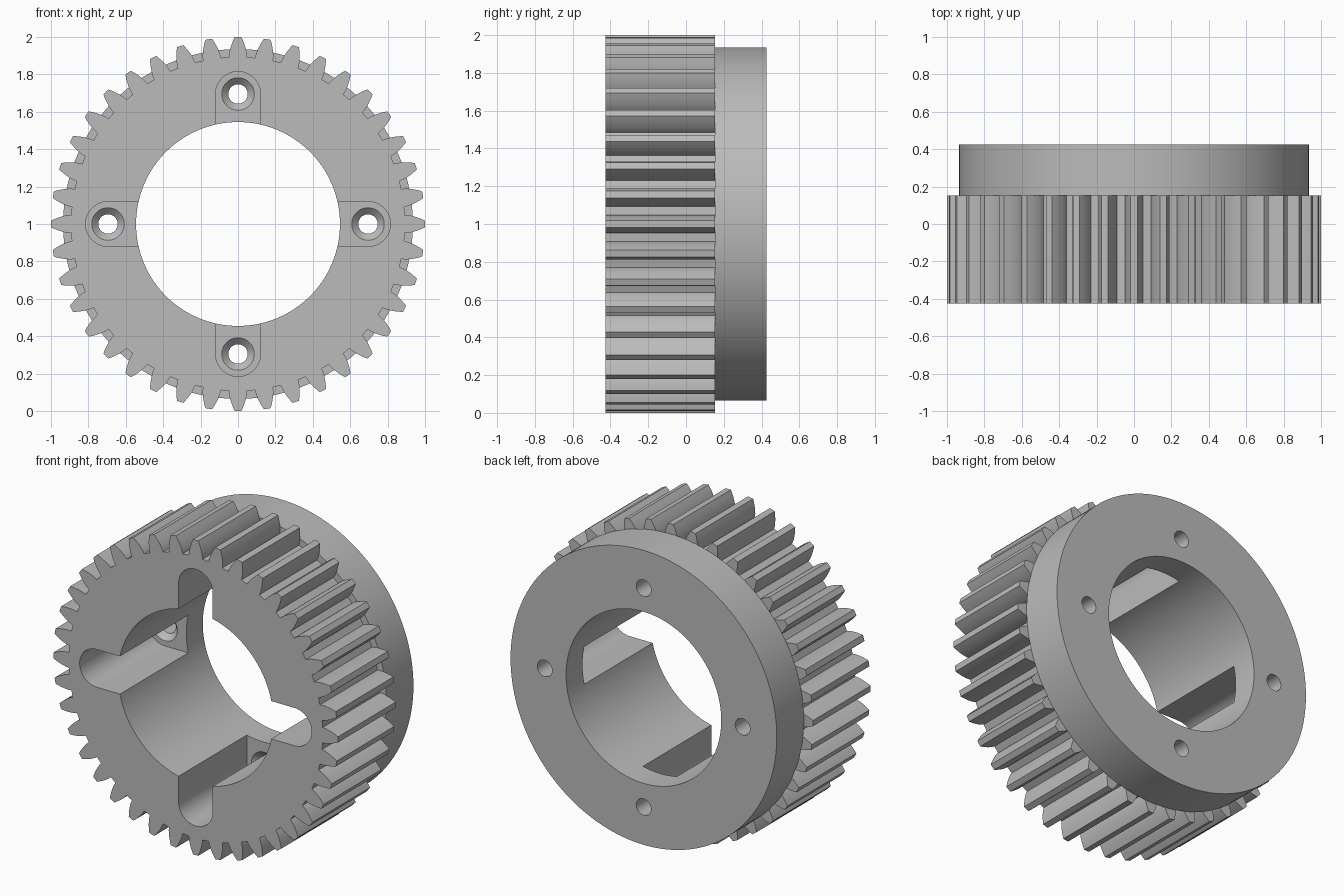
import bpy
import bmesh
from math import sin, cos, tan, pi, acos, radians, tau

if "Cube" in bpy.data.objects:
    bpy.data.objects.remove(bpy.data.objects["Cube"])

# Main dimensions
TEETH = 40
TIP_R = 1.0
MODULE = 2 * TIP_R / (TEETH + 2)
PITCH_R = MODULE * TEETH / 2
ROOT_R = PITCH_R - 1.25 * MODULE
BASE_R = PITCH_R * cos(radians(20))
BORE_R, FLANGE_R = 0.545, 0.935
FRONT, STEP, BACK = -0.425, 0.153, 0.425
FLOOR = 0.26
BOLT_R, SLOT_R = 0.695, 0.12
CENTRE_Z = 1.0

steel = bpy.data.materials.new("plain grey steel")
steel.use_nodes = True
grey = (0.5, 0.5, 0.5, 1)
steel.diffuse_color = grey
steel.node_tree.nodes["Principled BSDF"].inputs["Base Color"].default_value = grey


def finish(name, bm):
    bmesh.ops.recalc_face_normals(bm, faces=bm.faces)
    mesh = bpy.data.meshes.new(name)
    bm.to_mesh(mesh)
    bm.free()
    mesh.materials.append(steel)
    obj = bpy.data.objects.new(name, mesh)
    bpy.context.collection.objects.link(obj)
    return obj


def prism(name, outline, y0, y1):
    """Extrude an outline in the x-z plane from y0 to y1."""
    bm = bmesh.new()
    face = bm.faces.new([bm.verts.new((x, y0, z + CENTRE_Z)) for x, z in outline])
    ext = bmesh.ops.extrude_face_region(bm, geom=[face])
    verts = [v for v in ext["geom"] if isinstance(v, bmesh.types.BMVert)]
    bmesh.ops.translate(bm, vec=(0, y1 - y0, 0), verts=verts)
    return finish(name, bm)


def circle(r, n):
    return [(r * cos(tau * i / n), r * sin(tau * i / n)) for i in range(n)]


def turn(points, a):
    return [(x * cos(a) - z * sin(a), x * sin(a) + z * cos(a)) for x, z in points]


def involute(a):
    return tan(a) - a


# Involute tooth outline
def gear_outline():
    flank = []
    steps = 6
    for i in range(steps + 1):
        r = BASE_R + (TIP_R - BASE_R) * i / steps
        half = pi / (2 * TEETH) + involute(radians(20)) - involute(acos(min(1, BASE_R / r)))
        flank.append((r, half))
    flank.insert(0, (ROOT_R, flank[0][1]))
    tooth = [(r * cos(h), -r * sin(h)) for r, h in flank]
    tooth += [(x, -z) for x, z in reversed(tooth)]
    return [p for k in range(TEETH) for p in turn(tooth, tau * k / TEETH)]


# Slot running outward from the bore, with a rounded end
def slot_outline(a):
    n = 24
    arc = [(BOLT_R + SLOT_R * cos(pi * i / n - pi / 2), SLOT_R * sin(pi * i / n - pi / 2))
           for i in range(n + 1)]
    return turn([(0.4, -SLOT_R)] + arc + [(0.4, SLOT_R)], a)


# Countersunk bolt hole, turned about its own axis
def bolt_cutter(a):
    (cx, cz), = turn([(BOLT_R, 0)], a)
    profile = [(0.087, FLOOR - 0.04), (0.087, FLOOR), (0.052, FLOOR + 0.035), (0.052, BACK + 0.1)]
    bm = bmesh.new()
    rings = [[bm.verts.new((cx + x, y, cz + z + CENTRE_Z)) for x, z in circle(r, 40)]
             for r, y in profile]
    for lower, upper in zip(rings, rings[1:]):
        for i in range(40):
            j = (i + 1) % 40
            bm.faces.new((lower[i], lower[j], upper[j], upper[i]))
    bm.faces.new(rings[0])
    bm.faces.new(rings[-1])
    return finish("bolt_cutter", bm)


def cut(obj, cutter):
    cutter.hide_render = True
    mod = obj.modifiers.new("cut", 'BOOLEAN')
    mod.operation = 'DIFFERENCE'
    mod.solver = 'EXACT'
    mod.object = cutter
    bpy.context.view_layer.objects.active = obj
    bpy.ops.object.modifier_apply(modifier=mod.name)
    bpy.data.objects.remove(cutter)


toothed_ring = prism("toothed_ring", gear_outline(), FRONT, STEP)
rear_flange = prism("rear_flange", circle(FLANGE_R, 160), STEP, BACK)

# Bore and the four slots go through the ring; the slots stop inside the flange
for part in (toothed_ring, rear_flange):
    cut(part, prism("bore_cutter", circle(BORE_R, 128), FRONT - 0.1, BACK + 0.1))
    for k in range(4):
        cut(part, prism("slot_cutter", slot_outline(k * pi / 2), FRONT - 0.1, FLOOR))

# Bolt holes through the slot floors
for k in range(4):
    cut(rear_flange, bolt_cutter(k * pi / 2))

# Smooth round walls, crisp edges
for part in (toothed_ring, rear_flange):
    bpy.ops.object.select_all(action='DESELECT')
    part.select_set(True)
    bpy.context.view_layer.objects.active = part
    bpy.ops.object.shade_smooth_by_angle(angle=radians(25))
